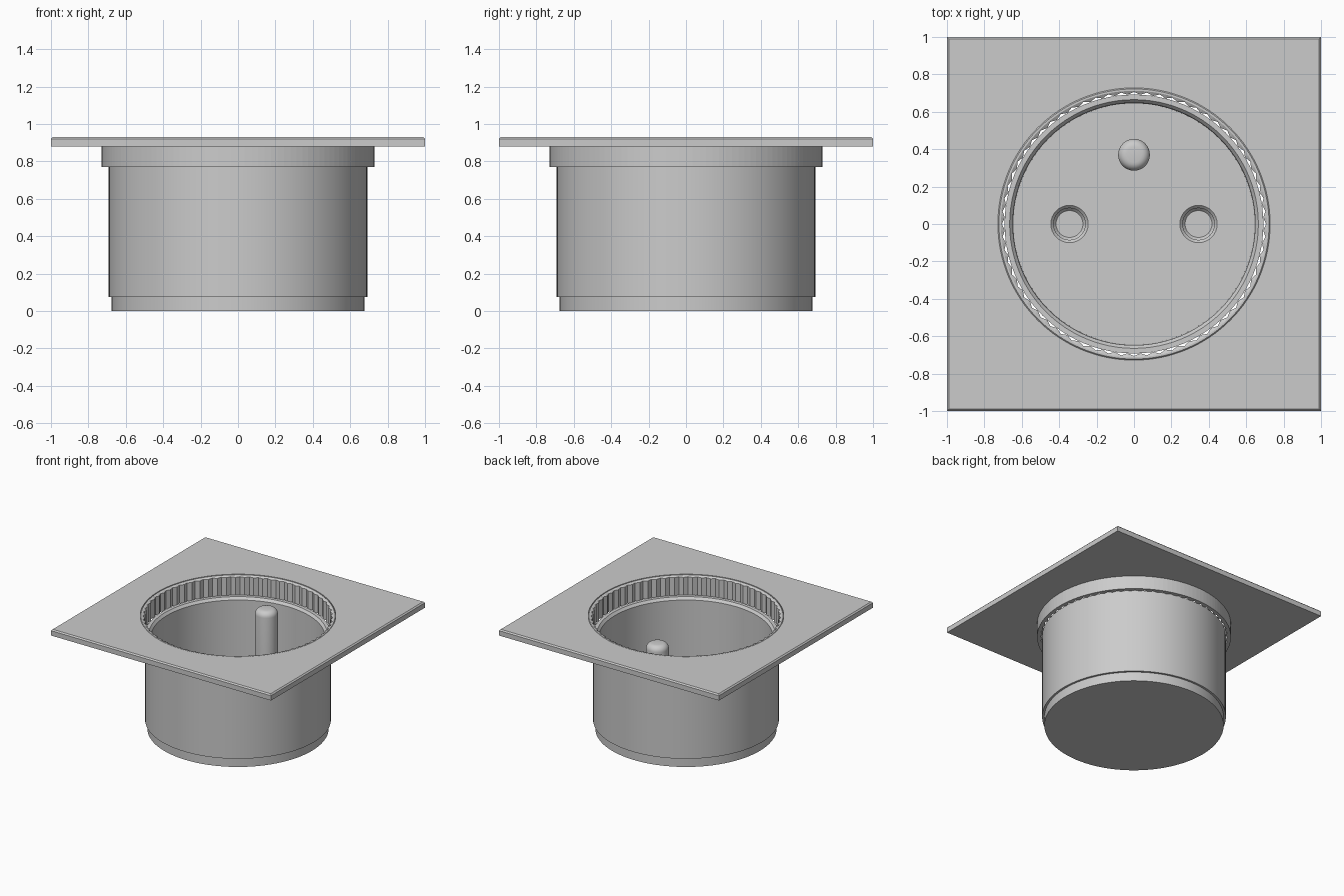
import bpy, bmesh
from math import sin, cos, pi

if "Cube" in bpy.data.objects:
    bpy.data.objects.remove(bpy.data.objects["Cube"])


def lathe(name, profile, n=96, loc=(0, 0, 0), closed=False, tooth=None):
    """Spin (radius, z) points; tooth maps a row index to its radius on odd steps."""
    bm = bmesh.new()
    rows = []
    for k, (r, z) in enumerate(profile):
        if r == 0:
            rows.append([bm.verts.new((0, 0, z))] * n)
            continue
        row = []
        for i in range(n):
            rr = tooth[k] if tooth and k in tooth and i % 2 else r
            a = 2 * pi * i / n
            row.append(bm.verts.new((rr * cos(a), rr * sin(a), z)))
        rows.append(row)
    pairs = list(zip(rows, rows[1:]))
    if closed:
        pairs.append((rows[-1], rows[0]))
    for lo, hi in pairs:
        for i in range(n):
            j = (i + 1) % n
            quad = list(dict.fromkeys((lo[i], lo[j], hi[j], hi[i])))
            bm.faces.new(quad)
    bmesh.ops.recalc_face_normals(bm, faces=bm.faces)
    return add(name, bm, loc)


def add(name, bm, loc=(0, 0, 0)):
    me = bpy.data.meshes.new(name)
    bm.to_mesh(me)
    bm.free()
    ob = bpy.data.objects.new(name, me)
    ob.location = loc
    bpy.context.collection.objects.link(ob)
    return ob


def cut(ob, cutter):
    cutter.hide_render = True
    cutter.hide_set(True)
    m = ob.modifiers.new("cut", 'BOOLEAN')
    m.operation = 'DIFFERENCE'
    m.solver = 'EXACT'
    m.object = cutter


def smooth(ob):
    bpy.ops.object.select_all(action='DESELECT')
    bpy.context.view_layer.objects.active = ob
    ob.select_set(True)
    bpy.ops.object.shade_smooth_by_angle(angle=0.5)


# Square cover plate with a chamfered top edge and a round opening
bm = bmesh.new()
levels = [(1, 0.88), (1, 0.92), (0.99, 0.93)]
loops = [[bm.verts.new((s * x, s * y, z)) for x, y in ((-1, -1), (1, -1), (1, 1), (-1, 1))]
         for s, z in levels]
for lo, hi in zip(loops, loops[1:]):
    for i in range(4):
        j = (i + 1) % 4
        bm.faces.new((lo[i], lo[j], hi[j], hi[i]))
bm.faces.new(loops[0][::-1])
bm.faces.new(loops[-1])
plate = add("cover_plate", bm)
cut(plate, lathe("plate_cutter", [(0, 0.8), (0.728, 0.8), (0.728, 1), (0, 1)], 128))

# Collar under the plate, with a ribbed inner wall
collar = lathe("ribbed_collar",
               [(0.73, 0.77), (0.73, 0.92), (0.722, 0.928), (0.712, 0.928),
                (0.706, 0.92), (0.706, 0.77)],
               128, closed=True, tooth={4: 0.692, 5: 0.692})

# Round cup with a stepped foot and a chamfered rim
cup = lathe("socket_cup",
            [(0, 0), (0.675, 0), (0.675, 0.075), (0.692, 0.075), (0.692, 0.775),
             (0.665, 0.775), (0.648, 0.755), (0.645, 0.23), (0, 0.23)])

# Two blind contact holes
for side, x in (("left", -0.345), ("right", 0.345)):
    cut(cup, lathe(side + "_hole_cutter",
                   [(0, 0.06), (0.072, 0.06), (0.085, 0.075), (0.085, 0.215),
                    (0.10, 0.23), (0.10, 0.3), (0, 0.3)], 32, (x, 0, 0)))

# Rounded earth pin
dome = [(0.04 + 0.045 * cos(a * pi / 12), 0.805 + 0.045 * sin(a * pi / 12)) for a in range(7)]
pin = lathe("earth_pin", [(0, 0.2), (0.085, 0.2)] + dome + [(0, 0.852)], 32, (0, 0.37, 0))

for ob in (cup, pin):
    smooth(ob)
